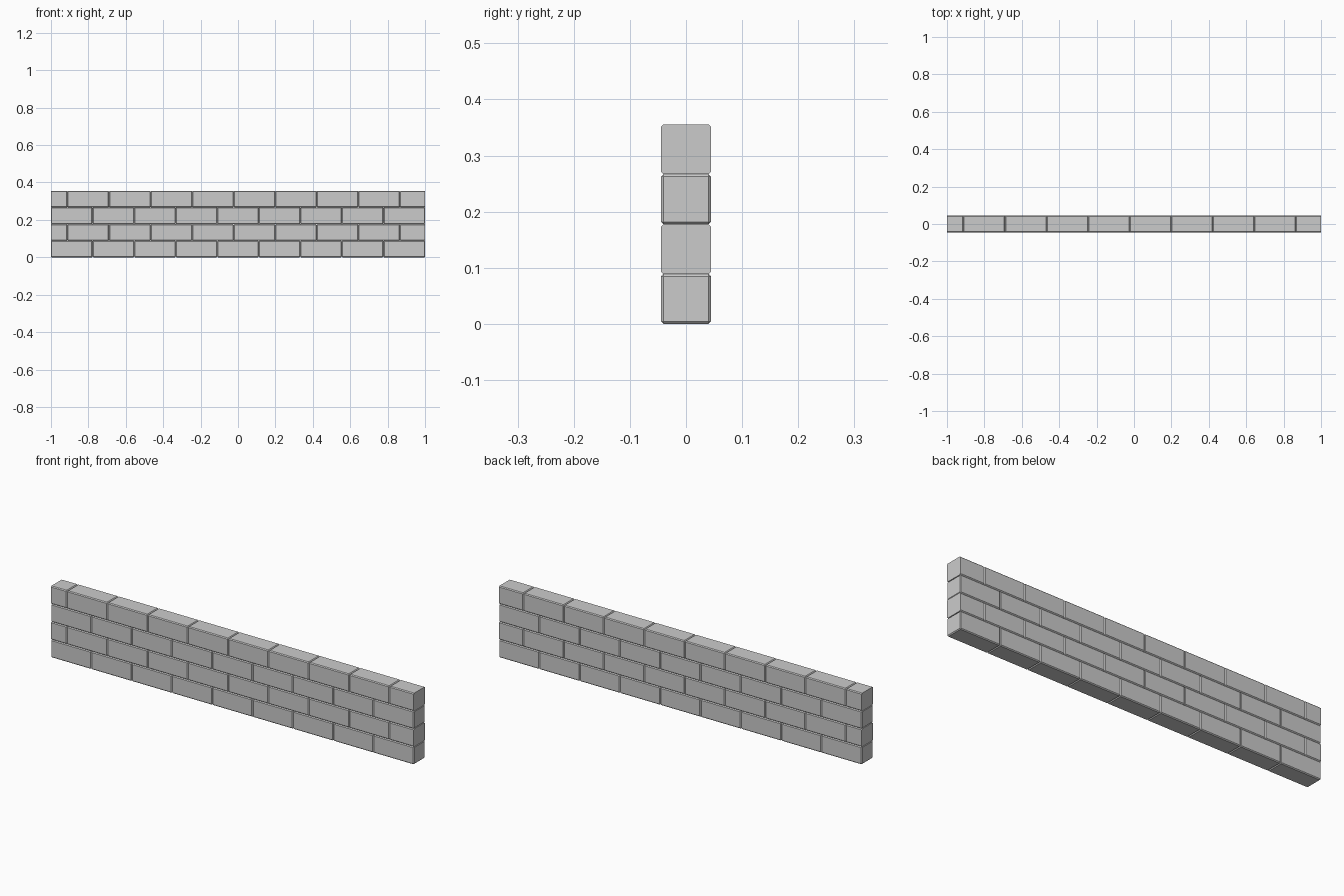
import bpy, bmesh
from mathutils import Vector

if "Cube" in bpy.data.objects:
    bpy.data.objects.remove(bpy.data.objects["Cube"])

L, H, BEV = 2 / 9, 0.0889, 0.0042   # brick length, height/depth, chamfer


def brick(name, x0, row):
    """Chamfered brick starting at x0, sawn flat at the wall ends."""
    bm = bmesh.new()
    bmesh.ops.create_cube(bm, size=1)
    bmesh.ops.scale(bm, vec=(L, H, H), verts=bm.verts)
    bmesh.ops.bevel(bm, geom=bm.edges[:], offset=BEV, segments=1,
                    affect='EDGES', profile=0.5)
    bmesh.ops.translate(bm, vec=(x0 + L / 2, 0, (row + 0.5) * H), verts=bm.verts)
    for side in (-1, 1):
        if (x0 < -1.01 and side < 0) or (x0 + L > 1.01 and side > 0):
            res = bmesh.ops.bisect_plane(
                bm, geom=bm.verts[:] + bm.edges[:] + bm.faces[:],
                plane_co=Vector((side, 0, 0)), plane_no=Vector((side, 0, 0)),
                clear_outer=True)
            cut = [e for e in res['geom_cut'] if isinstance(e, bmesh.types.BMEdge)]
            bmesh.ops.contextual_create(bm, geom=cut)
    bmesh.ops.recalc_face_normals(bm, faces=bm.faces[:])
    me = bpy.data.meshes.new(name)
    bm.to_mesh(me)
    bm.free()
    bpy.context.collection.objects.link(bpy.data.objects.new(name, me))


# Four courses in running bond; odd courses are shifted and cut at both ends
for row in range(4):
    start, count = (-1, 9) if row % 2 == 0 else (-0.912 - L, 10)
    for i in range(count):
        brick(f"brick_row{row + 1}_{i + 1}", start + i * L, row)
